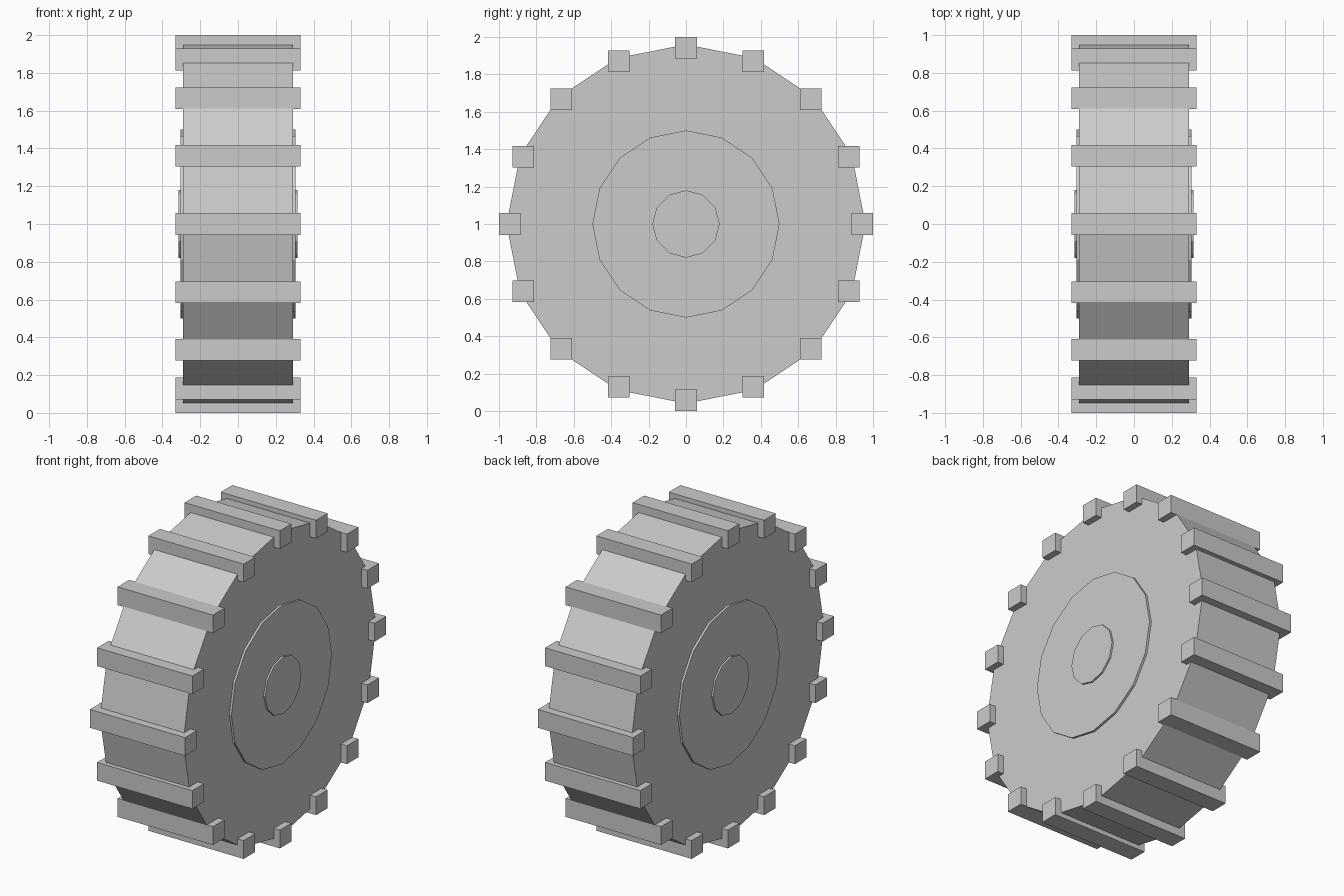
import bpy
import bmesh
from math import cos, sin, pi
from mathutils import Matrix

cube = bpy.data.objects.get("Cube")
if cube:
    bpy.data.objects.remove(cube, do_unlink=True)

RADIUS = 0.96
LUG_SIZE = 0.115
LUG_COUNT = 16
AXLE_HEIGHT = 1.0

grey = bpy.data.materials.new("plain_grey")
grey.use_nodes = True
colour = (0.6, 0.6, 0.6, 1)
grey.diffuse_color = colour
grey.node_tree.nodes["Principled BSDF"].inputs["Base Color"].default_value = colour


def finish(name, bm):
    mesh = bpy.data.meshes.new(name)
    bm.to_mesh(mesh)
    bm.free()
    mesh.materials.append(grey)
    obj = bpy.data.objects.new(name, mesh)
    obj.location.z = AXLE_HEIGHT
    bpy.context.collection.objects.link(obj)
    return obj


def disc(name, radius, sides, x_from, x_to):
    """Flat-sided cylinder lying along the x axis."""
    bm = bmesh.new()
    place = Matrix.Translation(((x_from + x_to) / 2, 0, 0)) @ Matrix.Rotation(pi / 2, 4, "Y")
    bmesh.ops.create_cone(bm, cap_ends=True, segments=sides, radius1=radius,
                          radius2=radius, depth=x_to - x_from, matrix=place)
    return finish(name, bm)


# Wheel body
disc("wheel_body", RADIUS, LUG_COUNT, -0.29, 0.29)

# Raised hub plate and axle cap on both sides
for side, sign in (("left", 1), ("right", -1)):
    for part, radius, sides, inner, outer in (("hub_plate", 0.5, 16, 0.27, 0.304),
                                              ("axle_cap", 0.18, 12, 0.28, 0.315)):
        ends = sorted((sign * inner, sign * outer))
        disc(f"{part}_{side}", radius, sides, *ends)

# Square tread lugs around the rim, all kept upright
for i in range(LUG_COUNT):
    angle = 2 * pi * i / LUG_COUNT
    reach = 1 - LUG_SIZE / 2
    bm = bmesh.new()
    place = (Matrix.Translation((0, reach * sin(angle), reach * cos(angle)))
             @ Matrix.Diagonal((0.664, LUG_SIZE, LUG_SIZE, 1)))
    bmesh.ops.create_cube(bm, size=1, matrix=place)
    finish(f"tread_lug_{i + 1}", bm)
